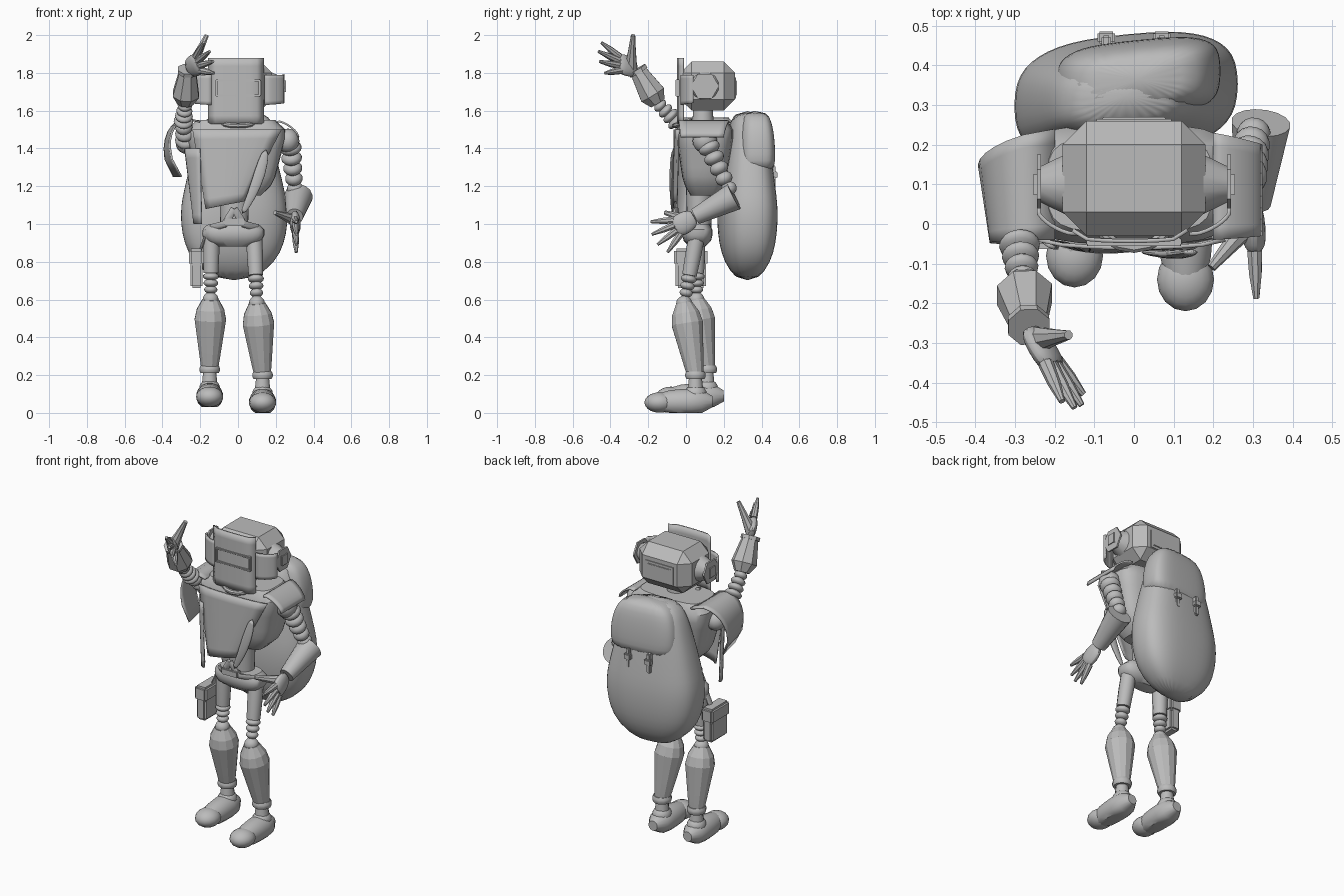
import bpy, bmesh, math
from mathutils import Vector

default_cube = bpy.data.objects.get("Cube")
if default_cube:
    bpy.data.objects.remove(default_cube)

grey = bpy.data.materials.new("plain_grey")
grey.use_nodes = True
grey.diffuse_color = (.5, .5, .5, 1)
grey.node_tree.nodes["Principled BSDF"].inputs["Base Color"].default_value = grey.diffuse_color


def finish(name, bm, angle=40, subsurf=False, thickness=0):
    bmesh.ops.recalc_face_normals(bm, faces=bm.faces)
    mesh = bpy.data.meshes.new(name)
    bm.to_mesh(mesh)
    bm.free()
    mesh.materials.append(grey)
    part = bpy.data.objects.new(name, mesh)
    bpy.context.collection.objects.link(part)
    if thickness:
        solid = part.modifiers.new("thickness", 'SOLIDIFY')
        solid.thickness, solid.offset = thickness, 0
    if subsurf:
        part.modifiers.new("smooth", 'SUBSURF').levels = 1
    bpy.ops.object.select_all(action='DESELECT')
    part.select_set(True)
    bpy.context.view_layer.objects.active = part
    bpy.ops.object.shade_smooth_by_angle(angle=math.radians(angle))


def skin(name, rings, closed=True, **options):
    """Bridge rows of points; closed rings get end caps."""
    bm = bmesh.new()
    rows = [[bm.verts.new(point) for point in ring] for ring in rings]
    count = len(rows[0])
    for lower, upper in zip(rows, rows[1:]):
        for i in range(count if closed else count - 1):
            j = (i + 1) % count
            bm.faces.new((lower[i], lower[j], upper[j], upper[i]))
    if closed:
        bm.faces.new(rows[0])
        bm.faces.new(rows[-1])
    finish(name, bm, **options)


def loft(name, base, height, width, depth, scales, power=2, yaw=0, sides=24, **options):
    """Evenly stacked superellipses, each scaled from the full half width and depth."""
    base = Vector(base)
    rings = []
    for level, scale in enumerate(scales):
        ring = []
        for k in range(sides):
            turn = math.tau * k / sides
            c, s = math.cos(turn), math.sin(turn)
            x = scale * width * math.copysign(abs(c) ** (2 / power), c)
            y = scale * depth * math.copysign(abs(s) ** (2 / power), s)
            ring.append(base + Vector((x, y + yaw * x, height * level / (len(scales) - 1))))
        rings.append(ring)
    skin(name, rings, **options)


def tube(name, path, radii, sides=12, flat=1, side=(1, 0, 0), floor=None, **options):
    """Sweep evenly spaced radii along a path; flat squashes towards the side vector."""
    path = [Vector(point) for point in path]
    spine = []
    for i in range(len(radii)):
        along = i / (len(radii) - 1) * (len(path) - 1)
        leg = min(int(along), len(path) - 2)
        spine.append(path[leg].lerp(path[leg + 1], along - leg))
    rings = []
    for i, centre in enumerate(spine):
        tangent = (spine[min(i + 1, len(spine) - 1)] - spine[max(i - 1, 0)]).normalized()
        across = tangent.cross(Vector(side)).normalized()
        out = across.cross(tangent) * flat
        ring = []
        for k in range(sides):
            turn = math.tau * (k + .5) / sides
            point = centre + radii[i] * (out * math.cos(turn) + across * math.sin(turn))
            if floor is not None:
                point.z = max(point.z, floor)
            ring.append(point)
        rings.append(ring)
    skin(name, rings, **options)


def sheet(name, a, b, c, d, bulge, roundness=.5, steps=8, **options):
    """Cloth or plate between edges a-b and c-d, bowed out across its width."""
    a, b, c, d, bulge = map(Vector, (a, b, c, d, bulge))
    rows = []
    for row in range(steps + 1):
        start, end = a.lerp(c, row / steps), b.lerp(d, row / steps)
        rows.append([start.lerp(end, i / steps) + bulge * abs(math.sin(math.pi * i / steps)) ** roundness
                     for i in range(steps + 1)])
    skin(name, rows, closed=False, thickness=.01, **options)


def ball(name, centre, size, axis=(0, 0, 1)):
    bm = bmesh.new()
    bmesh.ops.create_uvsphere(bm, u_segments=16, v_segments=10, radius=1)
    bmesh.ops.scale(bm, vec=size, verts=bm.verts)
    turn = Vector(axis).to_track_quat('Z', 'Y')
    for vert in bm.verts:
        vert.co = turn @ vert.co + Vector(centre)
    finish(name, bm)


def box(name, centre, size, bevel=.005, segments=2):
    bm = bmesh.new()
    bmesh.ops.create_cube(bm, size=1)
    bmesh.ops.scale(bm, vec=size, verts=bm.verts)
    bmesh.ops.translate(bm, vec=centre, verts=bm.verts)
    bmesh.ops.bevel(bm, geom=bm.edges[:], offset=bevel, segments=segments, affect='EDGES')
    finish(name, bm, angle=25)


def beads(name, start, end, count, radius):
    start, end = Vector(start), Vector(end)
    span = end - start
    for i in range(count):
        along = (i + .5) / count
        width = radius * (1.2 - .4 * along)
        ball(f"{name}_{i}", start + span * along, (width, width, span.length / count * .62), span)


def hand(name, wrist, knuckle, across, thumb):
    wrist, knuckle, across, thumb = map(Vector, (wrist, knuckle, across, thumb))
    forward = (knuckle - wrist).normalized()
    normal = across.cross(forward).normalized()
    tube(name + "_palm", (wrist, knuckle), (.042, .06, .062, .055), flat=.5, side=normal, subsurf=True)
    for finger in range(4):
        spread = finger / 1.5 - 1
        reach = .14 - .03 * spread * spread
        root = knuckle + across * spread * .04 - forward * .02
        tube(f"{name}_finger_{finger}", (root, root + forward * reach + across * spread * .05),
             (.02, .017, .008), sides=8, side=normal)
    tube(name + "_thumb", (wrist.lerp(knuckle, .3), thumb), (.035, .022, .012), sides=8, side=normal)


# head, neck and rear window
box("head", (0, .115, 1.73), (.36, .29, .26), bevel=.06, segments=1)
loft("neck", (0, .09, 1.5), .15, .06, .06, (1, .8))
box("rear_window_frame", (0, .25, 1.72), (.2, .03, .12))
box("rear_window", (0, .265, 1.72), (.16, .01, .08), bevel=.002)

# welding visor with raised window frame
sheet("visor", (-.155, -.015, 1.88), (.135, -.015, 1.88), (-.155, -.015, 1.53), (.135, -.015, 1.53),
      (0, -.028, 0), roundness=.2)
window = Vector((0, -.045, 1.72))
for s in (-1, 1):
    box("visor_window_rail", window + Vector((0, 0, .04 * s)), (.24, .02, .012), bevel=.003)
    box("visor_window_post", window + Vector((.115 * s, 0, 0)), (.012, .02, .08), bevel=.003)

# ear mounts and visor arms
for s, side in ((1, "left"), (-1, "right")):
    ear = Vector((.24 * s, .1, 1.73))
    outward = Vector((s, 0, 0))
    tube(side + "_ear_cone", (ear - outward * .07, ear), (.08, .045), side=(0, 0, 1))
    sheet(side + "_visor_arm", (.14 * s, -.025, 1.79), (.24 * s, .04, 1.79),
          (.14 * s, -.025, 1.63), (.24 * s, .04, 1.64), (.02 * s, -.01, 0))
    tube(side + "_ear_plate", (ear - outward * .005, ear + outward * .005), (.075, .075), sides=6,
         side=(0, 0, 1))
    tube(side + "_ear_bolt", (ear, ear + outward * .015), (.025, .025), side=(0, 0, 1))
    box(side + "_bolt_handle", ear + outward * .01, (.01, .06, .07))

# torso wrapped in a cloak
loft("cloak_body", (-.01, .1, 1.15), .4, .26, .15, (.5, .7, .8, .85, .9, .95, 1, 1, .8), power=4)
collar_arc = [math.pi * i / 8 for i in range(9)]
tube("collar", [(.1 * math.cos(t), .03 - .09 * math.sin(t), 1.55 - .03 * math.sin(t)) for t in collar_arc],
     [.014 for t in collar_arc], sides=8, side=(0, 0, 1))
sheet("cloak_front", (-.24, -.04, 1.5), (.23, -.04, 1.5), (-.17, -.05, 1.08), (.03, -.05, 1.12), (0, -.02, 0))
sheet("cloak_strip", (-.28, .04, 1.4), (-.2, -.06, 1.4), (-.23, 0, 1), (-.19, -.06, 1), (-.01, -.01, 0))
sheet("right_shoulder_drape", (-.2, .24, 1.54), (-.34, .12, 1.25), (-.2, -.04, 1.54), (-.3, -.05, 1.25),
      (-.1, 0, .09))
sheet("left_shoulder_flap", (.2, .23, 1.54), (.32, .2, 1.46), (.2, -.04, 1.54), (.32, -.03, 1.46), (.01, 0, .02))
tube("chest_sash", ((.15, -.07, 1.4), (.1, -.08, 1.2), (.02, -.07, 1.05)), (.02, .035, .025, .015),
     flat=.4, side=(0, 1, 0), subsurf=True)

# waist, pelvis and belt
loft("waist", (-.02, .07, .95), .25, .08, .07, (.9, 1))
loft("pelvis", (-.02, .06, .88), .12, .16, .08, (.5, .9, 1, 1, .8), power=3)
box("belt_buckle", (-.02, -.04, 1.01), (.11, .04, .04))
for s in (-1, 1):
    tube("belt_tab", ((.12 * s - .02, .02, .98), (.05 * s - .02, -.04, 1), (-.02, -.05, 1.08)),
         (.02, .02, .02), flat=.5, side=(0, 1, 0))

# legs, each standing below its own ankle
for side, hip, knee, ankle in (("left", (.085, .06, .95), (.1, -.01, .58), (.13, .05, .2)),
                               ("right", (-.14, .06, .95), (-.145, .055, .6), (-.15, .11, .23))):
    hip, knee, ankle = map(Vector, (hip, knee, ankle))
    middle = hip.lerp(knee, .6)
    ground = ankle - Vector((0, 0, .2))
    lift = Vector((0, 0, .02))
    toe = ground + Vector((0, -.19, .055))
    ball(side + "_hip", hip, (.05, .055, .05))
    tube(side + "_thigh", (hip, middle), (.044, .044, .04))
    beads(side + "_knee_bead", middle, knee, 4, .037)
    ball(side + "_knee", knee, (.042, .042, .04))
    tube(side + "_shin", (knee, ankle), (.045, .075, .086, .078, .07, .062, .054, .045), angle=15)
    tube(side + "_ankle_ring", (ankle - lift, ankle + lift), (.05, .056, .056, .05))
    tube(side + "_ankle", (ankle, ground + lift * 5), (.034, .045))
    tube(side + "_boot", (ground + Vector((0, .09, .06)), toe), (.03, .065, .072, .07, .065, .05),
         sides=16, floor=ground.z)
    ball(side + "_boot_top", ground + lift * 5, (.055, .06, .05))
    ball(side + "_toe_cap", toe, (.072, .08, .054))

# left arm hanging, with a flared glove
ball("left_shoulder", (.265, .1, 1.44), (.06, .065, .065))
beads("left_arm_bead", (.275, .11, 1.43), (.305, .24, 1.16), 5, .051)
left_wrist = (.3, .05, 1.04)
tube("left_glove_cuff", ((.32, .255, 1.145), left_wrist), (.075, .06, .045), sides=16)
hand("left_hand", left_wrist, (.305, -.065, .975), (0, .5, -.9), (.195, -.11, 1.06))

# right arm raised in a wave
right_shoulder, right_elbow = (-.27, .09, 1.43), (-.29, -.04, 1.53)
right_forearm, right_wrist = Vector((-.28, -.15, 1.64)), Vector((-.265, -.26, 1.82))
ball("right_shoulder", right_shoulder, (.06, .06, .06))
beads("right_upper_bead", right_shoulder, right_elbow, 3, .053)
beads("right_lower_bead", right_elbow, right_forearm, 4, .045)
tube("right_forearm", (right_forearm, right_wrist), (.045, .075, .065, .055, .045), sides=8, angle=25)
tube("right_cuff", (right_forearm.lerp(right_wrist, .9), right_wrist), (.056, .056), sides=8)
hand("right_hand", right_wrist, (-.2, -.365, 1.855), (.3, .1, -.9), (-.165, -.28, 2))

# backpack with flap and buckled straps
loft("backpack", (-.02, .325, .7), .9, .285, .155, (.35, .78, .94, 1, 1, .92, .84, .74, .64, .45),
     power=2.8, yaw=.1, subsurf=True, angle=80)
loft("backpack_flap", (.01, .365, 1.27), .33, .21, .1, (.95, 1, 1, .95, .85, .6), power=3.5, yaw=.1,
     subsurf=True, angle=80)
for x in (-.07, .07):
    box("pack_strap", (x, .46, 1.25), (.025, .03, .12))
    box("pack_buckle", (x, .47, 1.26), (.045, .03, .035))

# hip pouch hung from the belt
box("hip_pouch", (-.22, .025, .755), (.065, .16, .19), bevel=.012)
box("pouch_flap", (-.22, .025, .825), (.08, .175, .09), bevel=.012)
tube("pouch_strap", ((-.16, .05, .97), (-.2, .04, .86)), (.02, .02), flat=.4)
